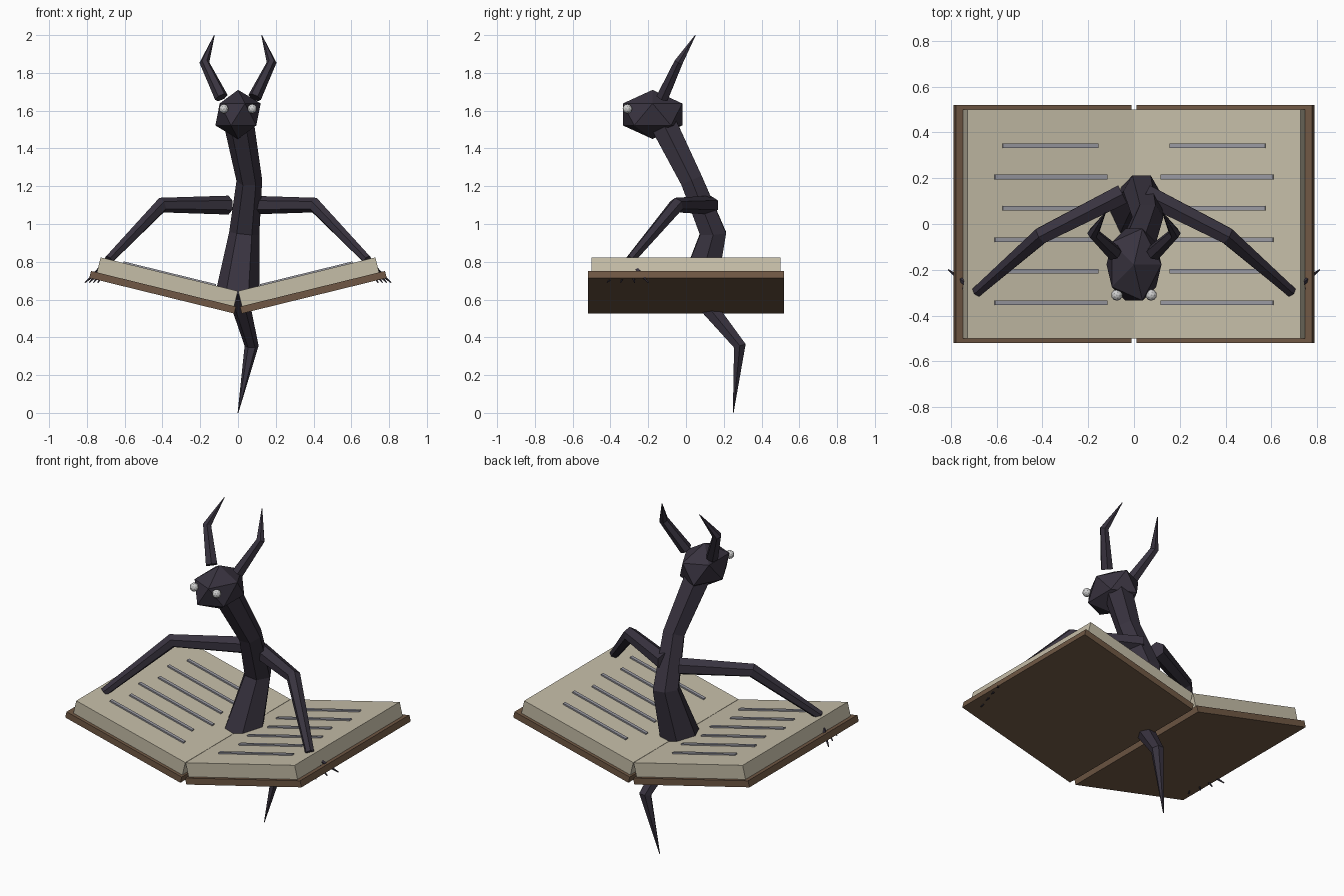
import bpy, bmesh, math
from mathutils import Vector, Matrix

if "Cube" in bpy.data.objects:
    bpy.data.objects.remove(bpy.data.objects["Cube"])


def material(name, rgb):
    m = bpy.data.materials.new(name)
    m.diffuse_color = (*rgb, 1)
    m.use_nodes = True
    m.node_tree.nodes["Principled BSDF"].inputs["Base Color"].default_value = m.diffuse_color
    return m


DARK = material("dark_violet_skin", (0.040, 0.033, 0.050))
PAGE = material("old_paper", (0.56, 0.51, 0.39))
COVER = material("brown_leather", (0.160, 0.097, 0.058))
INK = material("grey_ink", (0.32, 0.32, 0.36))
EYE = material("pale_eye", (0.62, 0.62, 0.62))


def finish(bm, name, mat):
    bmesh.ops.recalc_face_normals(bm, faces=bm.faces)
    me = bpy.data.meshes.new(name)
    bm.to_mesh(me)
    bm.free()
    me.materials.append(mat)
    ob = bpy.data.objects.new(name, me)
    bpy.context.collection.objects.link(ob)
    return ob


def tube(name, points, radii, ref, sides=6, mat=DARK):
    """Faceted limb through points; ring corners start along ref."""
    pts = [Vector(p) for p in points]
    bm = bmesh.new()
    rings = []
    for i, p in enumerate(pts):
        t = Vector()
        if i > 0:
            t += (p - pts[i - 1]).normalized()
        if i < len(pts) - 1:
            t += (pts[i + 1] - p).normalized()
        t.normalize()
        a = Vector(ref)
        a = (a - t * a.dot(t)).normalized()
        b = t.cross(a)
        ring = []
        for k in range(sides):
            ang = 2 * math.pi * k / sides
            ring.append(bm.verts.new(p + radii[i] * (a * math.cos(ang) + b * math.sin(ang))))
        rings.append(ring)
    for r0, r1 in zip(rings, rings[1:]):
        for k in range(sides):
            j = (k + 1) % sides
            bm.faces.new((r0[k], r0[j], r1[j], r1[k]))
    bm.faces.new(rings[0])
    bm.faces.new(rings[-1])
    return finish(bm, name, mat)


TILT = math.radians(13.8)


def slab(bm, side, u0, u1, y0, y1, n0, n1):
    """Box in the tilted frame of one book half (u outward, n off the page)."""
    r = bmesh.ops.create_cube(bm, size=1)
    c, s = math.cos(TILT), math.sin(TILT)
    for v in r["verts"]:
        u = u0 + (v.co.x + 0.5) * (u1 - u0)
        y = y0 + (v.co.y + 0.5) * (y1 - y0)
        n = n0 + (v.co.z + 0.5) * (n1 - n0)
        v.co = (side * (0.001 + u * c - n * s), y, 0.645 + u * s + n * c)


def ball(name, center, scale, subdiv, mat):
    bm = bmesh.new()
    bmesh.ops.create_icosphere(bm, subdivisions=subdiv, radius=1,
                               matrix=Matrix.LocRotScale(Vector(center), None, Vector(scale)))
    return finish(bm, name, mat)


for side, label in ((-1, "left"), (1, "right")):
    # Open book: cover, page block and written lines
    bm = bmesh.new()
    slab(bm, side, -0.01, 0.78, -0.52, 0.52, -0.12, -0.082)
    finish(bm, label + "_cover", COVER)
    bm = bmesh.new()
    slab(bm, side, 0, 0.748, -0.5, 0.5, -0.082, 0)
    finish(bm, label + "_pages", PAGE)
    bm = bmesh.new()
    for i in range(6):
        y = 0.342 - i * 0.137
        u0, u1 = ((0.16, 0.59), (0.12, 0.625))[i % 2]
        slab(bm, side, u0, u1, y - 0.01, y + 0.01, -0.001, 0.008)
    finish(bm, label + "_written_lines", INK)

    # Arm, with claws driven through the book edge
    tube(label + "_arm",
         [(side * 0.05, 0.13, 1.10), (side * 0.405, -0.05, 1.10), (side * 0.685, -0.295, 0.81)],
         (0.05, 0.041, 0.026), (0, 0, 1))
    for i in range(4):
        tube(f"{label}_claw_{i + 1}",
             [(side * 0.685, -0.295, 0.80), (side * (0.81 - 0.023 * i), -0.2 - 0.073 * i, 0.69)],
             (0.02, 0.003), (0, 1, 0), 5)

    # Horn and eye
    tube(label + "_horn",
         [(side * 0.088, -0.125, 1.67), (side * 0.178, -0.04, 1.855), (side * 0.125, 0.05, 2.0)],
         (0.036, 0.026, 0.002), (1, 0, 0))
    ball(label + "_eye", (side * 0.075, -0.31, 1.61), (0.025,) * 3, 2, EYE)

# Neck rising from the gutter, and tail below it
tube("neck",
     [(-0.005, 0.05, 0.60), (0.033, 0.143, 0.95), (0.06, 0.03, 1.23), (0.005, -0.12, 1.53)],
     (0.12, 0.08, 0.068, 0.08), (1, 0, 0))
tube("tail",
     [(0, 0.07, 0.62), (0.072, 0.285, 0.355), (0, 0.25, 0.0)],
     (0.055, 0.037, 0.002), (1, 0, 0))

# Head
ball("head", (0, -0.177, 1.58), (0.134, 0.185, 0.13), 1, DARK)
